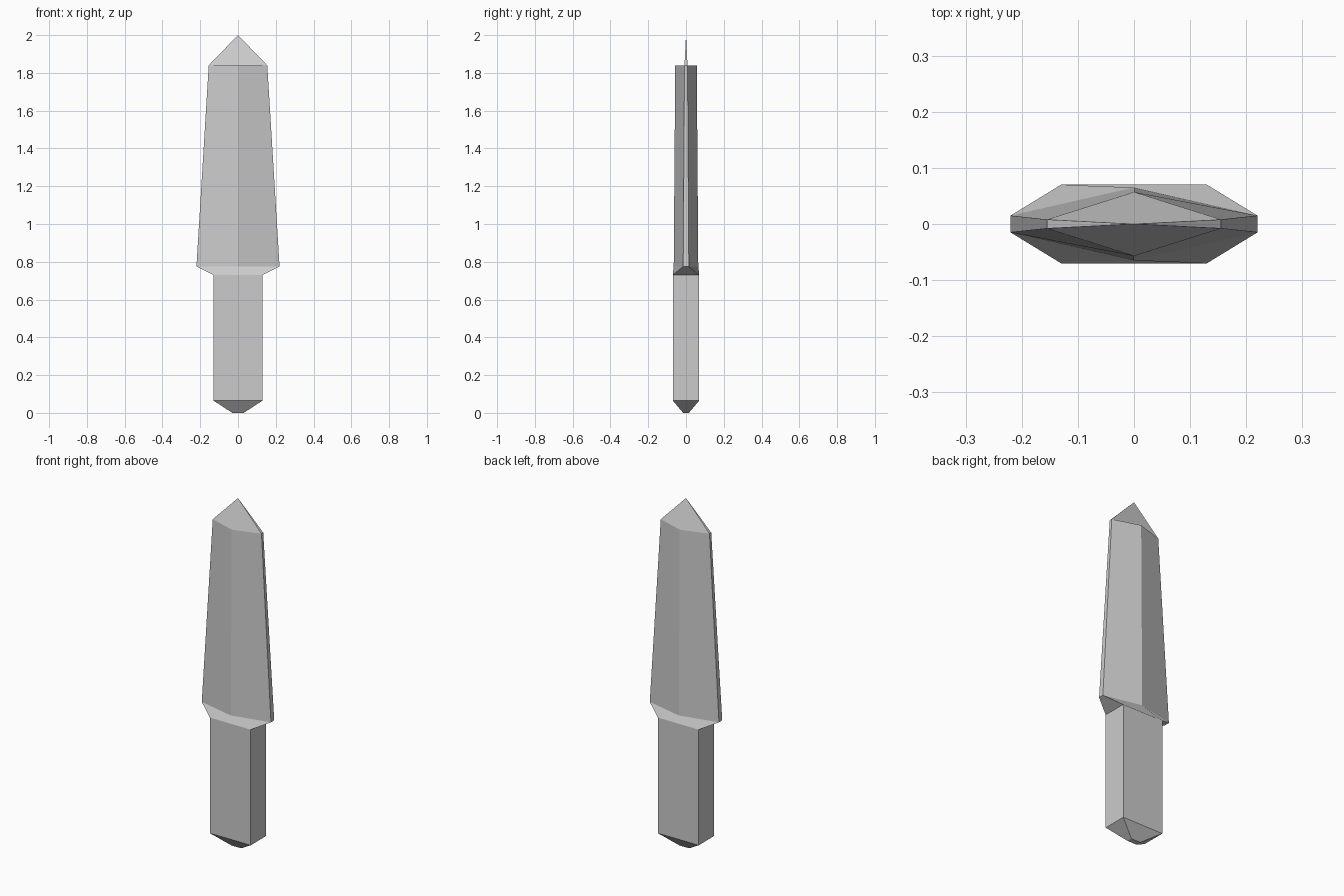
import bpy

if "Cube" in bpy.data.objects:
    bpy.data.objects.remove(bpy.data.objects["Cube"])


def half_turn_object(name, faces):
    """Mesh from the front/right faces plus their copies turned 180 degrees about z."""
    verts, polys, index = [], [], {}
    for turn in (1, -1):
        for face in faces:
            poly = []
            for x, y, z in face:
                co = (round(turn * x, 4) + 0.0, round(turn * y, 4) + 0.0, z)
                if co not in index:
                    index[co] = len(verts)
                    verts.append(co)
                poly.append(index[co])
            polys.append(poly)
    mesh = bpy.data.meshes.new(name)
    mesh.from_pydata(verts, [], polys)
    mesh.update()
    obj = bpy.data.objects.new(name, mesh)
    bpy.context.collection.objects.link(obj)
    return obj


def box_sides(lower, upper):
    """Front and right faces between two rectangles given as (half x, half y, z)."""
    (ax, ay, az), (bx, by, bz) = lower, upper
    front = [(-ax, -ay, az), (ax, -ay, az), (bx, -by, bz), (-bx, -by, bz)]
    right = [(ax, -ay, az), (ax, ay, az), (bx, by, bz), (bx, -by, bz)]
    return [front, right]


# Key sections: half x, half y, z
foot = (0.03, 0.015, 0.0)
grip_low = (0.13, 0.07, 0.065)
grip_top = (0.13, 0.07, 0.73)
edge_low = (0.22, 0.015, 0.775)
edge_top = (0.155, 0.008, 1.84)
ridge_low = (0, -0.065, 0.775)
ridge_top = (0, -0.057, 1.84)
tip = (0, 0, 2.0)


def front_pair(section):
    x, y, z = section
    return (-x, -y, z), (x, -y, z)


# Handle: rectangular grip with tapered pommel
x, y, z = foot
handle_faces = box_sides(foot, grip_low) + box_sides(grip_low, grip_top)
handle_faces.append([(0, -y, z), (-x, -y, z), (-x, y, z), (0, y, z)])
half_turn_object("handle", handle_faces)

# Blade: flared shoulder, ridged faces with narrow flat edges, pointed tip
gl, gr = front_pair(grip_top)
ll, lr = front_pair(edge_low)
tl, tr = front_pair(edge_top)
shoulder_side = box_sides(grip_top, edge_low)[1]
edge_side = box_sides(edge_low, edge_top)[1]
tip_side = [tr, (edge_top[0], edge_top[1], edge_top[2]), tip]
blade_faces = [
    [gl, gr, lr, ridge_low, ll], shoulder_side,
    [ll, ridge_low, ridge_top, tl], [ridge_low, lr, tr, ridge_top], edge_side,
    [tl, ridge_top, tr, tip], tip_side,
]
half_turn_object("blade", blade_faces)
